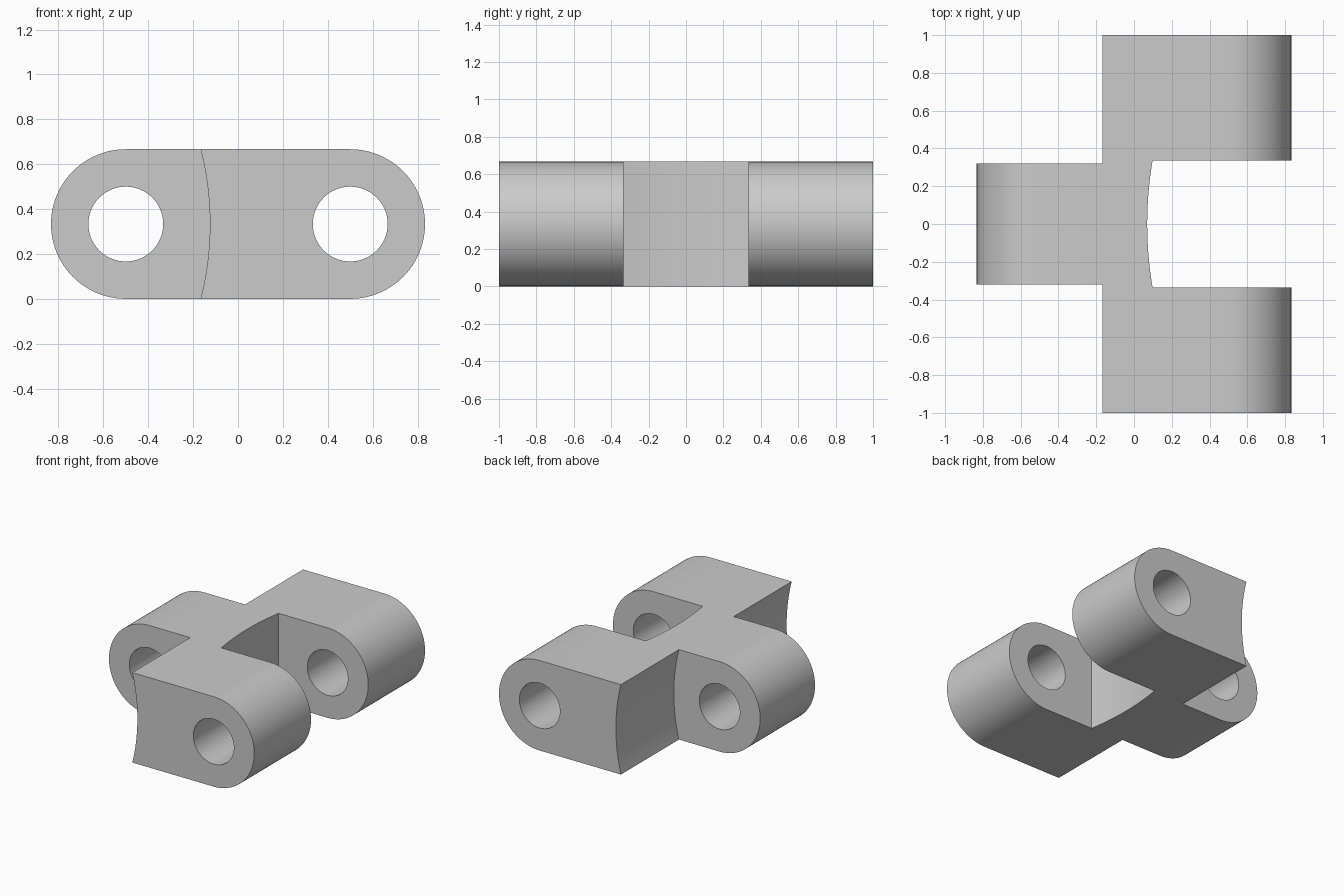
import bpy
from math import sin, cos, pi, asin
from mathutils import Vector

cube = bpy.data.objects.get("Cube")
if cube:
    bpy.data.objects.remove(cube, do_unlink=True)

R = 1 / 3           # end radius, also half the height
HOLE = R / 2
PIN_X = 0.5

grey = bpy.data.materials.new("plain grey")
grey.use_nodes = True
colour = (0.6, 0.6, 0.6, 1)
grey.diffuse_color = colour
grey.node_tree.nodes["Principled BSDF"].inputs["Base Color"].default_value = colour


def arc(cx, cy, r, a0, a1, n):
    """Points along a circular arc."""
    return [(cx + r * cos(a0 + (a1 - a0) * i / n),
             cy + r * sin(a0 + (a1 - a0) * i / n)) for i in range(n + 1)]


def bow(x_edge, x_mid, cy, half, n=24):
    """Shallow arc from cy - half to cy + half, bulging from x_edge to x_mid."""
    sag = x_mid - x_edge
    r = (half ** 2 + sag ** 2) / (2 * abs(sag))
    a = asin(half / r)
    if sag > 0:
        return arc(x_mid - r, cy, r, -a, a, n)
    return arc(x_mid + r, cy, r, pi + a, pi - a, n)


def prism(name, profile, lo, hi, axis):
    """Extrude a closed profile along y (profile is x,z) or z (profile is x,y)."""
    def place(p, d):
        return Vector((p[0], d, p[1])) if axis == "y" else Vector((p[0], p[1], d))
    n = len(profile)
    verts = [place(p, d) for d in (lo, hi) for p in profile]
    faces = [list(range(n)), list(range(2 * n - 1, n - 1, -1))]
    faces += [[i, i + n, (i + 1) % n + n, (i + 1) % n] for i in range(n)]
    if axis == "z":
        faces = [f[::-1] for f in faces]
    mesh = bpy.data.meshes.new(name)
    mesh.from_pydata(verts, [], faces)
    mesh.materials.append(grey)
    obj = bpy.data.objects.new(name, mesh)
    bpy.context.collection.objects.link(obj)
    return obj


# Full-width block with rounded front and back ends
outline = (arc(PIN_X, R, R, -pi / 2, pi / 2, 48)
           + arc(-PIN_X, R, R, pi / 2, 3 * pi / 2, 48))
link = prism("hinge_link", outline, -1, 1, "y")

cutters = []

# Relief beside the tongue, leaving a hollow curved face on each ear
relief = [(-1.2, 2 * R + 0.1), (-1.2, -0.1), (-R / 2, -0.1)]
relief += bow(-R / 2, -0.125, R, R) + [(-R / 2, 2 * R + 0.1)]
for side, lo, hi in (("right", -1.1, -0.321), ("left", 0.321, 1.1)):
    cutters.append(prism(side + "_relief_cutter", relief, lo, hi, "y"))

# Slot between the ears with a slightly curved floor
slot = [(1.2, -0.335), (1.2, 0.335)] + bow(0.098, 0.07, 0, 0.335)[::-1]
if slot[2][1] < 0:
    slot[2:] = slot[2:][::-1]
cutters.append(prism("slot_cutter", slot, -0.1, 2 * R + 0.1, "z"))

# Pin holes
for name, x in (("tongue_hole_cutter", -PIN_X), ("ear_hole_cutter", PIN_X)):
    cutters.append(prism(name, arc(x, R, HOLE, 0, 2 * pi, 64)[:-1], -1.2, 1.2, "y"))

bpy.ops.object.select_all(action="DESELECT")
link.select_set(True)
bpy.context.view_layer.objects.active = link
for cutter in cutters:
    mod = link.modifiers.new(cutter.name, "BOOLEAN")
    mod.operation = "DIFFERENCE"
    mod.solver = "EXACT"
    mod.object = cutter
    bpy.ops.object.modifier_apply(modifier=mod.name)
    bpy.data.objects.remove(cutter, do_unlink=True)

bpy.ops.object.shade_smooth_by_angle(angle=pi / 6)
